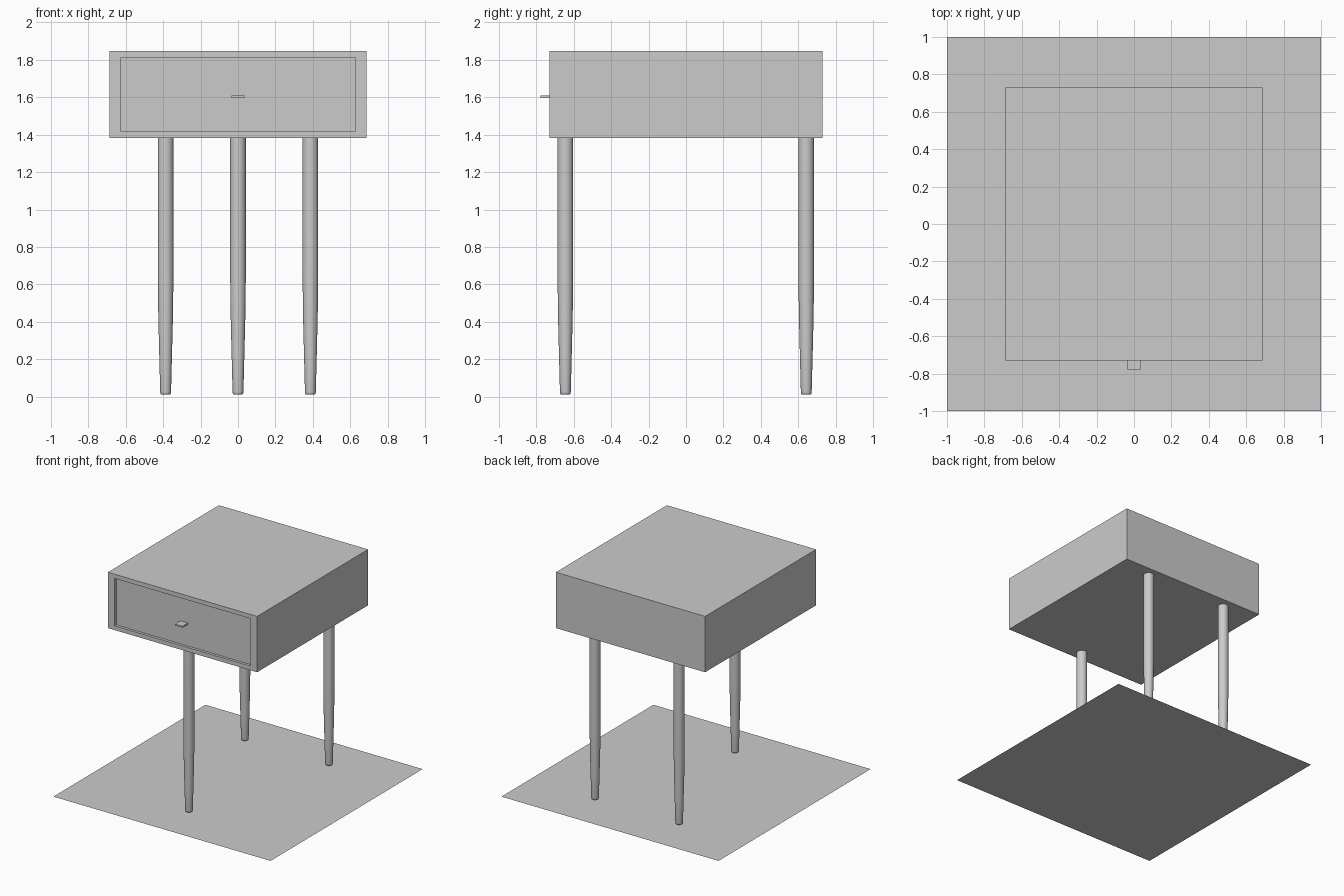
import bpy, bmesh, math
from mathutils import Vector

if "Cube" in bpy.data.objects:
    bpy.data.objects.remove(bpy.data.objects["Cube"])


def make_object(name, bm):
    bmesh.ops.recalc_face_normals(bm, faces=bm.faces[:])
    mesh = bpy.data.meshes.new(name)
    bm.to_mesh(mesh)
    bm.free()
    obj = bpy.data.objects.new(name, mesh)
    bpy.context.collection.objects.link(obj)
    return obj


def box(lo, hi):
    bm = bmesh.new()
    bmesh.ops.create_cube(bm, size=1)
    for v in bm.verts:
        v.co = Vector([l + (c + 0.5) * (h - l) for c, l, h in zip(v.co, lo, hi)])
    return bm


# Thin floor sheet
bm = bmesh.new()
bmesh.ops.create_grid(bm, x_segments=1, y_segments=1, size=1)
make_object("floor", bm)

# Cabinet with a recessed drawer front
bm = box((-0.687, -0.73, 1.383), (0.687, 0.73, 1.848))
bm.normal_update()
front = min(bm.faces, key=lambda f: f.calc_center_median().y)
bmesh.ops.inset_region(bm, faces=[front], thickness=0.05)
for v in front.verts:
    v.co.x = math.copysign(0.625, v.co.x)
rim = bmesh.ops.extrude_discrete_faces(bm, faces=[front])["faces"]
bmesh.ops.translate(bm, verts=rim[0].verts[:], vec=(0, 0.022, 0))
make_object("cabinet", bm)

# Small flat drawer pull
make_object("drawer_pull", box((-0.035, -0.778, 1.597), (0.035, -0.708, 1.61)))


# Tapered round legs: one in front, two behind
LEG_PROFILE = [(0.0, 0.01), (0.022, 0.01), (0.027, 0.014), (0.029, 0.024),
               (0.034, 0.22), (0.039, 0.42), (0.042, 0.65), (0.042, 1.383), (0.0, 1.383)]


def leg(name, x, y):
    bm = bmesh.new()
    verts = [bm.verts.new((r, 0, z)) for r, z in LEG_PROFILE]
    edges = [bm.edges.new(pair) for pair in zip(verts, verts[1:])]
    bmesh.ops.spin(bm, geom=verts + edges, cent=(0, 0, 0), axis=(0, 0, 1),
                   angle=math.tau, steps=32)
    bmesh.ops.remove_doubles(bm, verts=bm.verts[:], dist=0.0005)
    obj = make_object(name, bm)
    obj.location = (x, y, 0)
    bpy.ops.object.select_all(action='DESELECT')
    obj.select_set(True)
    bpy.context.view_layer.objects.active = obj
    bpy.ops.object.shade_smooth_by_angle(angle=math.radians(50))


leg("front_leg", 0, -0.645)
leg("back_left_leg", -0.387, 0.643)
leg("back_right_leg", 0.387, 0.643)
